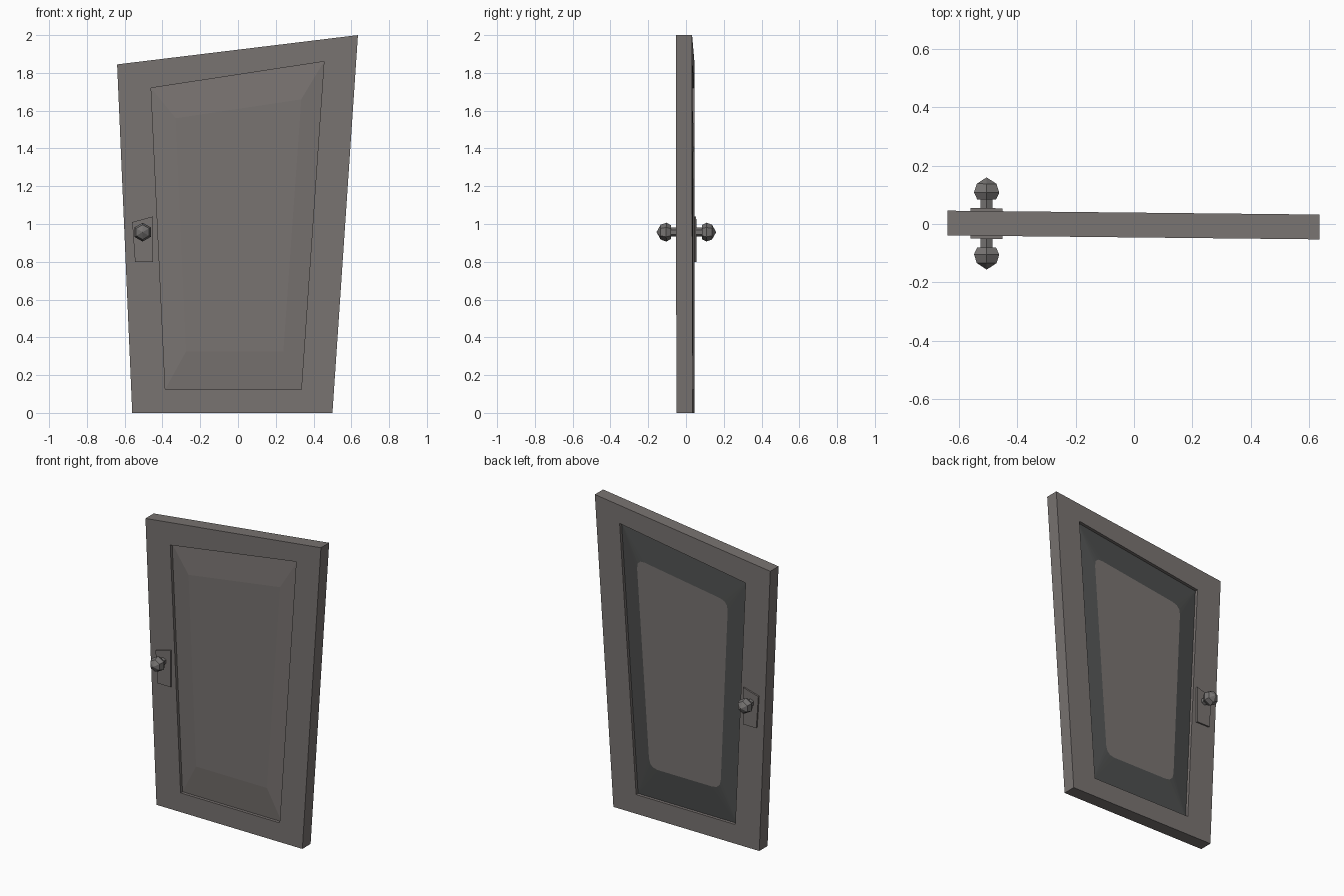
import bpy, bmesh, math
from mathutils import Vector

if "Cube" in bpy.data.objects:
    bpy.data.objects.remove(bpy.data.objects["Cube"])


def material(name, rgb):
    m = bpy.data.materials.new(name)
    m.diffuse_color = (*rgb, 1)
    m.use_nodes = True
    m.node_tree.nodes["Principled BSDF"].inputs["Base Color"].default_value = m.diffuse_color
    return m


WOOD = material("warm grey wood", (0.19, 0.172, 0.165))
DARK = material("dark grey bevel", (0.075, 0.078, 0.077))
METAL = material("grey metal", (0.18, 0.172, 0.168))

# Quads as (x, z), running bottom left, bottom right, top right, top left
OUTER = [(-0.56, 0), (0.50, 0), (0.635, 2.0), (-0.64, 1.845)]
RECESS = [(-0.385, 0.125), (0.335, 0.125), (0.455, 1.86), (-0.46, 1.72)]
FIELD = [(-0.275, 0.325), (0.24, 0.325), (0.335, 1.66), (-0.33, 1.56)]
PLATE = [(-0.545, 0.80), (-0.45, 0.80), (-0.45, 1.04), (-0.56, 1.01)]
HALF = 0.0425


def skew(x, y):
    """The leaf is turned slightly about the vertical axis."""
    return y - 0.0035 - 0.0105 * x


def make(name, bm, mats):
    bmesh.ops.recalc_face_normals(bm, faces=bm.faces[:])
    me = bpy.data.meshes.new(name)
    bm.to_mesh(me)
    bm.free()
    for m in mats:
        me.materials.append(m)
    ob = bpy.data.objects.new(name, me)
    bpy.context.collection.objects.link(ob)
    return ob


def ring(bm, quad, y):
    return [bm.verts.new((x, skew(x, y), z)) for x, z in quad]


def bridge(bm, a, b, mat=0):
    n = len(a)
    for i in range(n):
        j = (i + 1) % n
        f = bm.faces.new((a[i], a[j], b[j], b[i]))
        f.material_index = mat


def rounded(quad, r, steps=3):
    """Round the corners of a quad with short curves."""
    pts = []
    for i in range(4):
        p, c, n = (Vector(quad[k % 4]) for k in (i - 1, i, i + 1))
        a, b = c + (p - c).normalized() * r, c + (n - c).normalized() * r
        for s in range(steps + 1):
            t = s / steps
            pts.append(tuple(a * (1 - t) ** 2 + c * 2 * t * (1 - t) + b * t * t))
    return pts


# Door leaf: frame, recess wall and raised panel on both sides
bm = bmesh.new()
rims = []
for side in (-1, 1):
    rim = ring(bm, OUTER, side * HALF)
    edge = ring(bm, RECESS, side * HALF)
    floor = ring(bm, RECESS, side * (HALF - 0.02))
    bridge(bm, rim, edge)
    bridge(bm, edge, floor)
    rims.append(rim)
    if side < 0:
        field = ring(bm, FIELD, side * (HALF - 0.004))
        bridge(bm, floor, field)
        bm.faces.new(field)
    else:
        # Back panel has a dark bevel around a round-cornered field
        field = ring(bm, rounded(FIELD, 0.06), side * (HALF - 0.004))
        n = len(field) // 4
        for i in range(4):
            arc = field[i * n:(i + 1) * n]
            for k in range(n - 1):
                bm.faces.new((floor[i], arc[k], arc[k + 1])).material_index = 1
            j = (i + 1) % 4
            bm.faces.new((floor[i], arc[-1], field[j * n], floor[j])).material_index = 1
        bm.faces.new(field)
bridge(bm, rims[0], rims[1])
make("door_leaf", bm, [WOOD, DARK])

# Handle plates and six-sided knobs on both sides
KNOB_X, KNOB_Z = -0.505, 0.957
PROFILE = [(0.045, 0.024), (0.082, 0.024), (0.082, 0.037), (0.106, 0.05), (0.136, 0.039)]
for side, label in ((-1, "front"), (1, "back")):
    bm = bmesh.new()
    inner = ring(bm, PLATE, side * (HALF - 0.005))
    outer = ring(bm, PLATE, side * (HALF + 0.01))
    bridge(bm, inner, outer)
    bm.faces.new(inner)
    bm.faces.new(outer)
    make(label + "_handle_plate", bm, [WOOD])

    bm = bmesh.new()
    rings = []
    for d, r in PROFILE:
        hexagon = [(KNOB_X + r * math.sin(i * math.pi / 3), KNOB_Z + r * math.cos(i * math.pi / 3))
                   for i in range(6)]
        rings.append(ring(bm, hexagon, side * d))
    for a, b in zip(rings, rings[1:]):
        bridge(bm, a, b)
    bm.faces.new(rings[0])
    tip = bm.verts.new((KNOB_X, skew(KNOB_X, side * 0.158), KNOB_Z))
    for i in range(6):
        bm.faces.new((rings[-1][i], rings[-1][(i + 1) % 6], tip))
    make(label + "_knob", bm, [METAL])
